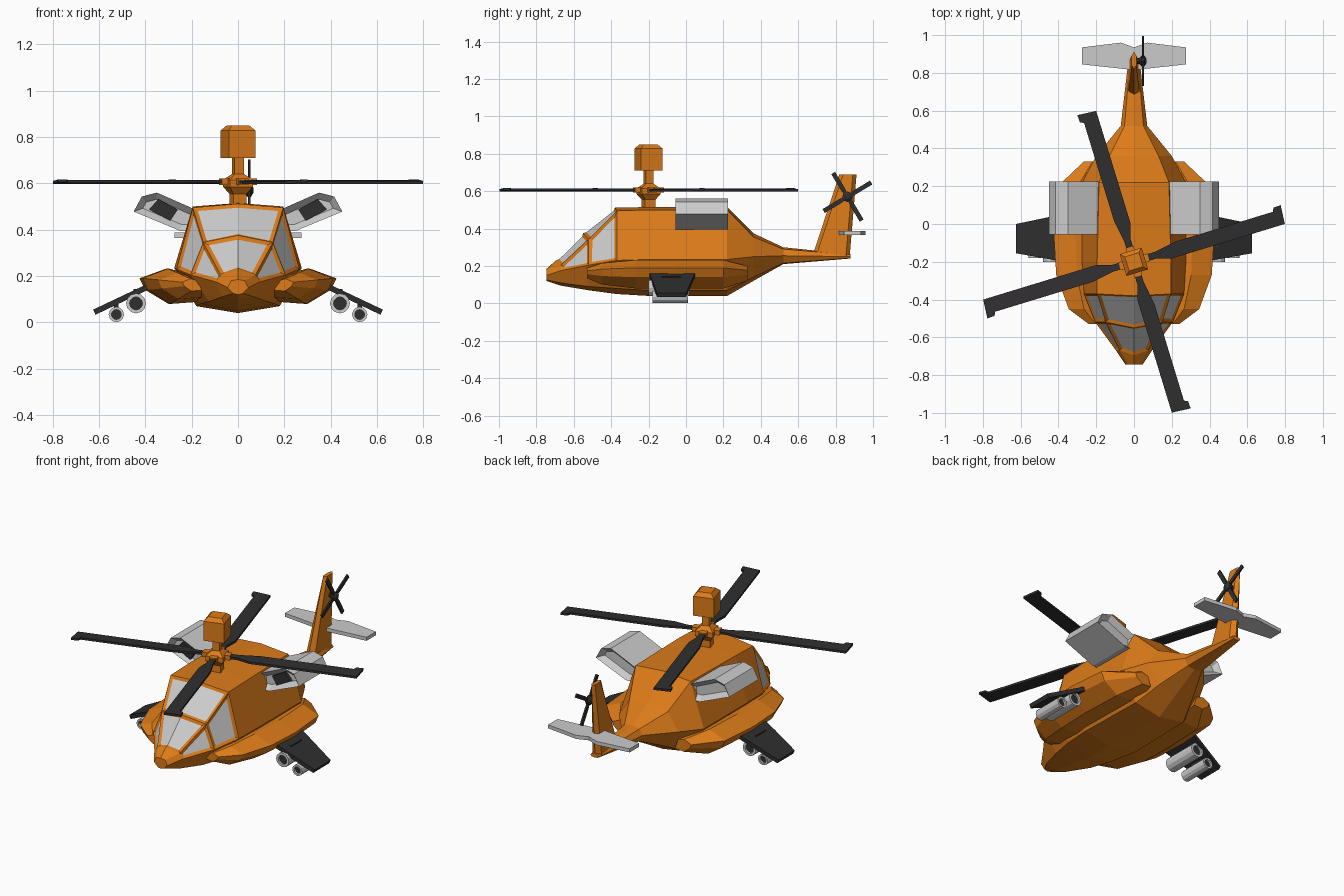
import bpy, bmesh, math
from mathutils import Matrix, Vector

if "Cube" in bpy.data.objects:
    bpy.data.objects.remove(bpy.data.objects["Cube"])


def material(name, rgb):
    m = bpy.data.materials.new(name)
    m.diffuse_color = (*rgb, 1)
    m.use_nodes = True
    m.node_tree.nodes["Principled BSDF"].inputs["Base Color"].default_value = m.diffuse_color
    return m


ORANGE = material("orange_paint", (0.72, 0.2, 0.01))
DARK = material("dark_metal", (0.03, 0.028, 0.03))
GREY = None


def finish(name, bm, mat):
    me = bpy.data.meshes.new(name)
    bm.to_mesh(me)
    bm.free()
    if mat:
        me.materials.append(mat)
    ob = bpy.data.objects.new(name, me)
    bpy.context.collection.objects.link(ob)
    return ob


def loft_bm(rings):
    """Skin matching rings of points; both ends capped. Returns bmesh and faces[ring][segment]."""
    bm = bmesh.new()
    vs = [[bm.verts.new(p) for p in r] for r in rings]
    n = len(rings[0])
    faces = [[bm.faces.new((a[k], a[(k + 1) % n], b[(k + 1) % n], b[k])) for k in range(n)]
             for a, b in zip(vs, vs[1:])]
    caps = [bm.faces.new(vs[0]), bm.faces.new(vs[-1])]
    bmesh.ops.recalc_face_normals(bm, faces=bm.faces[:])
    return bm, faces, caps


def loft(name, rings, mat):
    return finish(name, loft_bm(rings)[0], mat)


def spin(name, profile, n, center, mat, axis='Z', rot=0.0):
    """Faceted turned part from (radius, height) pairs along an axis."""
    turn = {'Z': Matrix(), 'Y': Matrix.Rotation(-math.pi / 2, 4, 'X'),
            'X': Matrix.Rotation(math.pi / 2, 4, 'Y')}[axis]
    rings = []
    for r, h in profile:
        ring = []
        for k in range(n):
            a = rot + 2 * math.pi * k / n
            ring.append(turn @ Vector((r * math.cos(a), r * math.sin(a), h)) + Vector(center))
        rings.append(ring)
    return loft(name, rings, mat)


# Fuselage: y, bottom z, chine, waist, roof edge, roof z, forward shift of roof centre
sections = [
    (-.745, .12, (.02, .125), (.045, .15), (.03, .18), .185, 0),
    (-.67, .095, (.07, .11), (.095, .175), (.075, .205), .23, -.025),
    (-.52, .07, (.125, .09), (.205, .205), (.15, .345), .375, -.03),
    (-.37, .05, (.16, .08), (.265, .23), (.195, .495), .512, -.01),
    (-.2, .04, (.18, .07), (.275, .235), (.195, .5), .515, 0),
    (.22, .04, (.17, .07), (.275, .235), (.185, .5), .515, 0),
    (.36, .12, (.12, .14), (.2, .25), (.13, .355), .375, 0),
    (.52, .21, (.05, .215), (.07, .255), (.05, .29), .3, 0),
    (.88, .24, (.02, .242), (.028, .25), (.02, .26), .263, 0),
]
rings = []
for y, zb, c, w, e, zt, dy in sections:
    half = [Vector((x, y, z)) for x, z in (c, w, e)]
    rings.append([Vector((0, y, zb))] + half + [Vector((0, y + dy, zt))]
                 + [Vector((-p.x, p.y, p.z)) for p in reversed(half)])
bm, F, _ = loft_bm(rings)
# Cockpit panes are inset, recessed and split off as glass
panes = [g for i in (1, 2) for g in ([F[i][3], F[i][4]], [F[i][2]], [F[i][5]])]
for pane in panes:
    bmesh.ops.inset_region(bm, faces=pane, thickness=.017, depth=-.008, use_even_offset=True)
    for f in pane:
        f.material_index = 1
glass = bm.copy()
for mesh, idx in ((bm, 1), (glass, 0)):
    bmesh.ops.delete(mesh, geom=[f for f in mesh.faces if f.material_index == idx], context='FACES')
for f in glass.faces:
    f.material_index = 0
finish("fuselage", bm, ORANGE)
finish("cockpit_glass", glass, GREY)

# Tail fin and stabilizer
loft("tail_fin", [[(-t, b - .02, z), (0, b, z), (t, b - .02, z), (t, a + .02, z), (0, a, z), (-t, a + .02, z)]
                  for z, t, a, b in ((.25, .03, .675, .875), (.69, .012, .82, .912))], ORANGE)
half = [(0, .815), (.275, .845), (.275, .935), (.07, .96), (0, .935)]
outline = half + [(-x, y) for x, y in half[-2:0:-1]]
loft("stabilizer", [[(x, y, z) for x, y in outline] for z in (.365, .387)], GREY)

# Parts repeated on both sides
pod = [(.2, .205), (.31, .232), (.425, .19), (.40, .14), (.3, .08), (.15, .09)]
engine = [(.45, .478), (.415, .543), (.35, .56), (.18, .485), (.18, .395), (.25, .395)]
intake = [(.40, .487), (.35, .543), (.245, .487), (.285, .427)]
for s, side in ((-1, "left"), (1, "right")):
    # Side sponson
    loft(f"{side}_sponson",
         [[(s * (.16 + (x - .16) * kx), y, .165 + (z - .165) * kz) for x, z in pod]
          for y, kx, kz in ((-.53, .3, .35), (-.45, .7, .75), (-.27, .95, 1),
                            (-.05, 1, 1), (.2, .92, 1), (.33, .4, .5))], ORANGE)
    # Engine nacelle with recessed ends
    ebm, _, caps = loft_bm([[(s * x, y, z) for x, z in engine] for y in (-.055, .225)])
    for cap in caps:
        bmesh.ops.inset_region(ebm, faces=[cap], thickness=.028, use_even_offset=True)
        bmesh.ops.translate(ebm, verts=cap.verts[:],
                            vec=(0, .03 if cap.calc_center_median().y < 0 else -.03, 0))
    finish(f"{side}_engine", ebm, GREY)
    loft(f"{side}_intake", [[(s * (.32 + (x - .32) * .8), y, .486 + (z - .486) * .8) for x, z in intake]
                            for y in (-.045, -.02)], DARK)
    # Stub wing
    loft(f"{side}_stub_wing", [[(s * x, a, z), (s * x, b, z), (s * (x - .01), b, z - .022), (s * (x - .01), a, z - .022)]
                               for x, z, a, b in ((.34, .19, -.205, .06), (.625, .055, -.155, .0))], DARK)
    # Rocket tubes with dark cores and short pylons
    for name, x, z, r, y0, y1 in (("inner", .44, .082, .043, -.2, .02), ("outer", .525, .034, .033, -.18, .01)):
        q = .65 * r
        spin(f"{side}_{name}_tube", [(q, y0 + .02), (q, y0), (r, y0), (r, y1), (q, y1), (q, y1 - .02)],
             12, (s * x, 0, z), GREY, 'Y')
        spin(f"{side}_{name}_tube_core", [(q, y0 + .012), (q, y1 - .012)], 12, (s * x, 0, z), DARK, 'Y')
        loft(f"{side}_{name}_pylon", [[(s * (x - .01), y, z + r * .8), (s * (x + .01), y, z + r * .8),
                                       (s * (x + .01), y, z + r + .02), (s * (x - .01), y, z + r + .02)]
                                      for y in (-.13, -.03)], DARK)

# Main rotor: square mast, hub and top sensor block
A = math.radians(17)
spin("rotor_mast", [(.042, .49), (.042, .555), (.073, .585), (.073, .615), (.03, .64), (.03, .72)],
     4, (0, -.2, 0), ORANGE, rot=A + math.pi / 4)
spin("mast_sensor", [(.085, .71), (.085, .828), (.055, .85)], 4, (0, -.2, 0), ORANGE, rot=A + math.pi / 4)
blade = [(.04, -.018), (.12, -.018), (.2, -.042), (.822, -.042), (.83, .06), (.79, .058),
         (.78, .038), (.24, .038), (.12, .018), (.04, .018)]
for k in range(4):
    turn = Matrix.Translation((0, -.2, 0)) @ Matrix.Rotation(A + k * math.pi / 2, 4, 'Z')
    loft(f"main_blade_{k + 1}", [[turn @ Vector((r, t, z + .06 * t)) for r, t in blade]
                                 for z in (.6, .613)], DARK)
    # Orange blade grip
    loft(f"blade_grip_{k + 1}", [[turn @ Vector((r, t, z)) for t, z in
                                  ((-.022, .592), (.022, .592), (.022, .62), (-.022, .62))]
                                 for r in (.03, .08)], ORANGE)

# Tail rotor
C = Vector((.048, .863, .57))
spin("tail_rotor_hub", [(.015, -.05), (.015, -.02), (.028, -.008), (.028, .008), (.012, .018)], 8, C, DARK, 'X')
for k in range(4):
    turn = Matrix.Translation(C) @ Matrix.Rotation(math.radians(31) + k * math.pi / 2, 4, 'X')
    loft(f"tail_blade_{k + 1}", [[turn @ Vector((x, r, t)) for r, t in
                                  ((.01, -.008), (.05, -.012), (.148, -.012), (.148, .012), (.05, .012), (.01, .008))]
                                 for x in (-.005, .005)], DARK)
